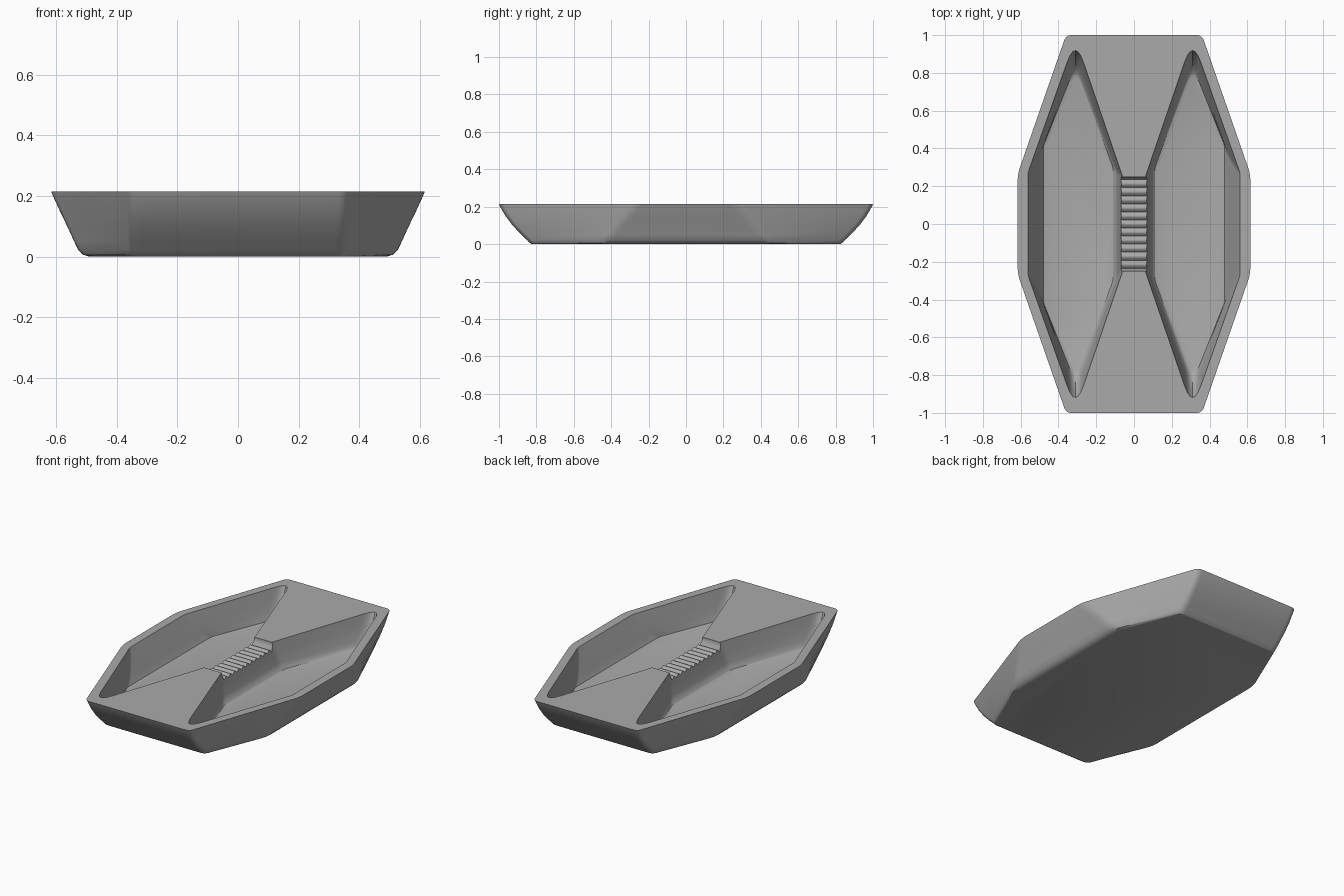
import bpy, bmesh, math
from mathutils import Vector

cube = bpy.data.objects.get("Cube")
if cube:
    bpy.data.objects.remove(cube, do_unlink=True)

TOP = 0.215

grey = bpy.data.materials.new("plain grey")
grey.use_nodes = True
colour = (0.4, 0.4, 0.4, 1)
grey.diffuse_color = colour
grey.node_tree.nodes["Principled BSDF"].inputs["Base Color"].default_value = colour


def rounded(corners, steps=6):
    """Round each (x, y, cut) corner of a closed outline."""
    out = []
    for i, (x, y, cut) in enumerate(corners):
        p = Vector((x, y))
        if cut == 0:
            out.append(p)
            continue
        a = Vector(corners[i - 1][:2])
        b = Vector(corners[(i + 1) % len(corners)][:2])
        a = p + (a - p).normalized() * cut
        b = p + (b - p).normalized() * cut
        for k in range(steps + 1):
            t = k / steps
            out.append(a * (1 - t) ** 2 + p * 2 * t * (1 - t) + b * t * t)
    return out


def loft(name, rings):
    """Skin a stack of (z, outline) rings and cap both ends."""
    bm = bmesh.new()
    loops = [[bm.verts.new((p.x, p.y, z)) for p in ring] for z, ring in rings]
    for low, high in zip(loops, loops[1:]):
        for i in range(len(low)):
            bm.faces.new((low[i - 1], low[i], high[i], high[i - 1]))
    bm.faces.new(loops[0])
    bm.faces.new(loops[-1])
    bmesh.ops.recalc_face_normals(bm, faces=bm.faces)
    mesh = bpy.data.meshes.new(name)
    bm.to_mesh(mesh)
    bm.free()
    mesh.materials.append(grey)
    obj = bpy.data.objects.new(name, mesh)
    bpy.context.collection.objects.link(obj)
    return obj


def hull_ring(end_x, end_y, side_x, side_y):
    quarter = [(side_x, side_y, 0.04), (end_x, end_y, 0.03)]
    left = [(x, -y, c) for x, y, c in quarter[::-1]] + quarter
    return rounded(left + [(-x, -y, c) for x, y, c in left])


def pocket_ring(side, in_x, in_y, tip_y, tip_cut, out_x, out_y):
    half = [(out_x, out_y, 0.02), (0.31, tip_y, tip_cut), (in_x, in_y, 0.02)]
    full = half + [(x, -y, c) for x, y, c in half[::-1]]
    return rounded([(side * x, y, c) for x, y, c in full])


# Tray body: eight-sided hull with curved ends and a rolled bottom edge
tray = loft("tray", [(z, hull_ring(*r)) for z, *r in (
    (0, 0.345, 0.825, 0.49, 0.45),
    (0.006, 0.347, 0.835, 0.51, 0.445),
    (0.022, 0.349, 0.85, 0.527, 0.43),
    (0.05, 0.35, 0.88, 0.54, 0.405),
    (0.1, 0.353, 0.927, 0.563, 0.365),
    (0.15, 0.356, 0.965, 0.587, 0.32),
    (0.2, 0.358, 0.994, 0.61, 0.28),
    (TOP, 0.36, 1, 0.616, 0.265))])

# Pockets: sloped walls with a fillet around the floor
pocket_levels = (
    (0.035, 0.13, 0.31, 0.82, 0.085, 0.46, 0.43),
    (0.04, 0.11, 0.297, 0.84, 0.09, 0.48, 0.415),
    (0.055, 0.096, 0.285, 0.865, 0.1, 0.489, 0.39),
    (0.08, 0.088, 0.277, 0.895, 0.11, 0.5, 0.365),
    (0.14, 0.075, 0.264, 0.945, 0.12, 0.528, 0.315),
    (TOP, 0.06, 0.25, 0.98, 0.13, 0.562, 0.27),
    (TOP + 0.1, 0.06, 0.25, 0.98, 0.13, 0.562, 0.27))
cutters = [loft(name, [(z, pocket_ring(s, *r)) for z, *r in pocket_levels])
           for name, s in (("left_pocket_cutter", 1), ("right_pocket_cutter", -1))]

# Ribbed saddle: a notch with a wavy floor, swept across the middle ridge
RIBS, HALF, WAVES = 11, 0.235, 8
profile = [Vector((-0.25, TOP + 0.1)), Vector((-0.25, TOP - 0.02))]
for i in range(RIBS * WAVES + 1):
    t = i / (RIBS * WAVES)
    bump = abs(math.sin(math.pi * RIBS * t))
    profile.append(Vector((HALF * (2 * t - 1), TOP - 0.05 + 0.014 * bump)))
profile += [Vector((0.25, TOP - 0.02)), Vector((0.25, TOP + 0.1))]
saddle = loft("saddle_cutter", [(-0.12, profile), (0.12, profile)])
for v in saddle.data.vertices:
    y, z, x = v.co
    v.co = (x, y, z)
cutters.append(saddle)

# Carve the body
bpy.ops.object.select_all(action="DESELECT")
bpy.context.view_layer.objects.active = tray
tray.select_set(True)
for cutter in cutters:
    mod = tray.modifiers.new(cutter.name, "BOOLEAN")
    mod.operation = "DIFFERENCE"
    mod.solver = "EXACT"
    mod.object = cutter
    bpy.ops.object.modifier_apply(modifier=mod.name)
for cutter in cutters:
    bpy.data.objects.remove(cutter, do_unlink=True)
bpy.ops.object.shade_smooth_by_angle(angle=math.radians(30))
